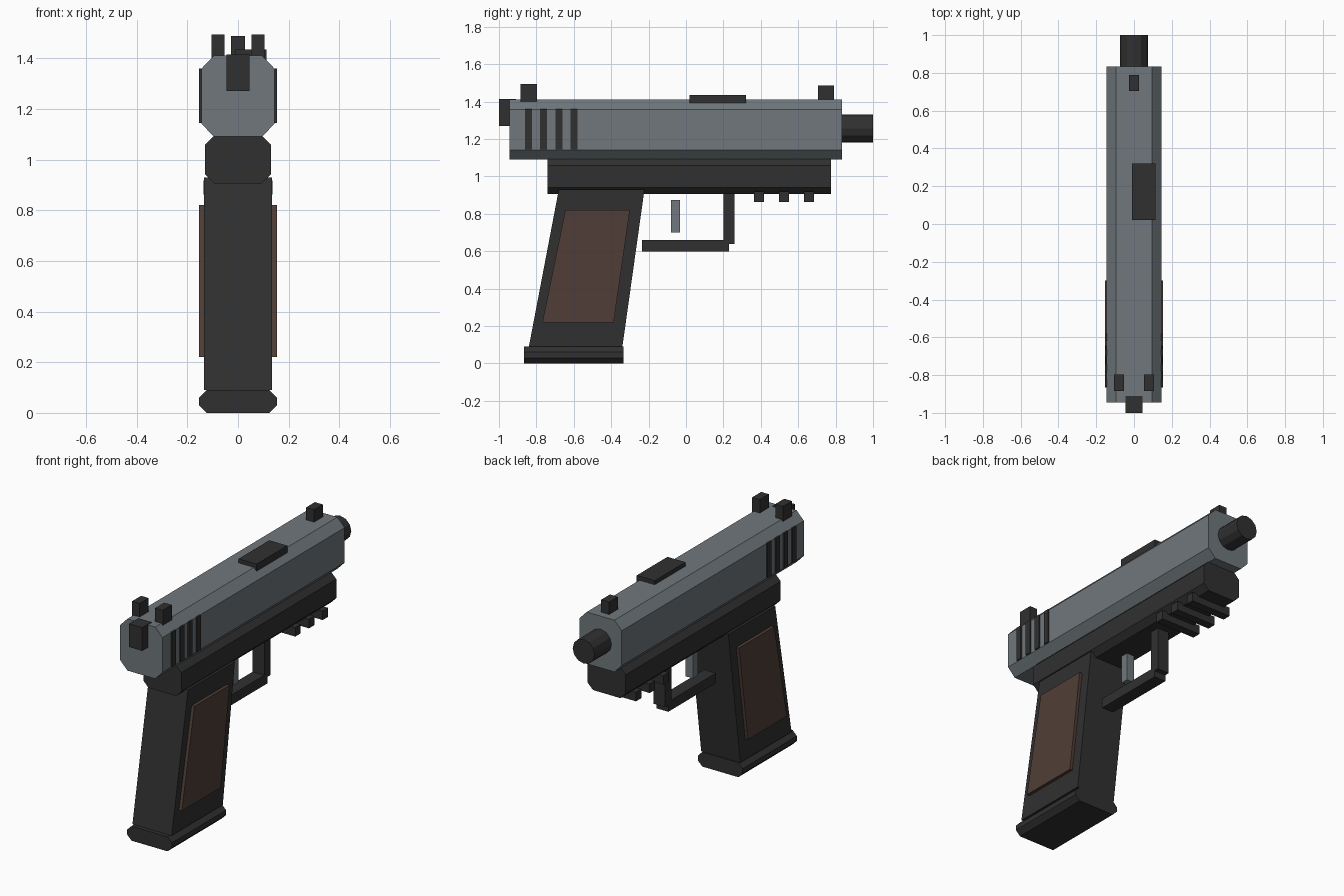
import bpy
import bmesh
from math import pi
from mathutils import Matrix

cube = bpy.data.objects.get("Cube")
if cube:
    bpy.data.objects.remove(cube, do_unlink=True)


def material(name, rgb):
    m = bpy.data.materials.new(name)
    m.use_nodes = True
    col = (*rgb, 1)
    m.diffuse_color = col
    m.node_tree.nodes["Principled BSDF"].inputs["Base Color"].default_value = col
    return m


STEEL = material("steel grey", (0.16, 0.185, 0.2))
BLACK = material("matte black", (0.03, 0.03, 0.03))
BROWN = material("grip brown", (0.082, 0.048, 0.038))


def finish(name, bm, mat):
    bmesh.ops.recalc_face_normals(bm, faces=bm.faces)
    me = bpy.data.meshes.new(name)
    bm.to_mesh(me)
    bm.free()
    me.materials.append(mat)
    ob = bpy.data.objects.new(name, me)
    bpy.context.collection.objects.link(ob)
    return ob


def prism(name, points, offset, mat):
    """Extrude a closed outline along an offset vector."""
    bm = bmesh.new()
    face = bm.faces.new([bm.verts.new(p) for p in points])
    new = bmesh.ops.extrude_face_region(bm, geom=[face])["geom"]
    verts = [v for v in new if isinstance(v, bmesh.types.BMVert)]
    bmesh.ops.translate(bm, verts=verts, vec=offset)
    return finish(name, bm, mat)


def box(name, x, y, z, mat):
    outline = [(x[0], y[0], z[0]), (x[1], y[0], z[0]), (x[1], y[0], z[1]), (x[0], y[0], z[1])]
    return prism(name, outline, (0, y[1] - y[0], 0), mat)


def chamfered_bar(name, half, y, z, cx, cz, mat):
    """Bar along y with its four long edges cut off."""
    right = [(half - cx, z[0]), (half, z[0] + cz), (half, z[1] - cz), (half - cx, z[1])]
    left = [(-px, pz) for px, pz in reversed(right)]
    return prism(name, [(px, y[0], pz) for px, pz in right + left], (0, y[1] - y[0], 0), mat)


def side_plate(name, outline, x, mat):
    """Extrude a y-z outline across x."""
    return prism(name, [(x[0], py, pz) for py, pz in outline], (x[1] - x[0], 0, 0), mat)


# Slide, frame and magazine base
chamfered_bar("slide", 0.145, (-0.945, 0.835), (1.09, 1.41), 0.05, 0.052, STEEL)
chamfered_bar("frame", 0.13, (-0.74, 0.775), (0.905, 1.095), 0.036, 0.036, BLACK)
chamfered_bar("magazine_base", 0.153, (-0.865, -0.335), (0, 0.09), 0.03, 0.03, BLACK)

# Barrel
bm = bmesh.new()
bmesh.ops.create_cone(bm, cap_ends=True, segments=12, radius1=0.075, radius2=0.075, depth=0.3,
                      matrix=Matrix.Translation((0, 0.85, 1.255)) @ Matrix.Rotation(pi / 2, 4, "X"))
finish("barrel", bm, BLACK)

# Raked grip with a side panel on each side
side_plate("grip", [(-0.84, 0.09), (-0.34, 0.09), (-0.222, 0.93), (-0.68, 0.93)], (-0.134, 0.134), BLACK)
panel = [(-0.768, 0.22), (-0.387, 0.22), (-0.3, 0.82), (-0.645, 0.82)]
for side, s in (("left", 1), ("right", -1)):
    side_plate(side + "_grip_panel", panel, (s * 0.125, s * 0.153), BROWN)

    # Slide serrations
    for i in range(4):
        y = -0.842 + 0.081 * i
        box(f"{side}_serration_{i + 1}", (s * 0.135, s * 0.153), (y - 0.019, y + 0.019),
            (1.145, 1.36), BLACK)

    # Rear sight post
    box(side + "_rear_sight", (s * 0.053, s * 0.105), (-0.885, -0.797), (1.39, 1.493), BLACK)

# Front sight, hammer and ejection port cover
box("front_sight", (-0.027, 0.027), (0.705, 0.79), (1.39, 1.487), BLACK)
box("hammer", (-0.045, 0.045), (-1, -0.91), (1.27, 1.414), BLACK)
box("ejection_port", (-0.01, 0.113), (0.02, 0.32), (1.385, 1.435), BLACK)

# Trigger and its guard
box("trigger", (-0.025, 0.025), (-0.08, -0.032), (0.7, 0.875), STEEL)
box("guard_post", (-0.04, 0.04), (0.2, 0.26), (0.638, 0.92), BLACK)
box("guard_bar", (-0.04, 0.04), (-0.235, 0.23), (0.598, 0.66), BLACK)

# Accessory rail slats
for i in range(3):
    y = 0.39 + 0.134 * i
    box(f"rail_slat_{i + 1}", (-0.137, 0.137), (y - 0.026, y + 0.026), (0.862, 0.918), BLACK)
